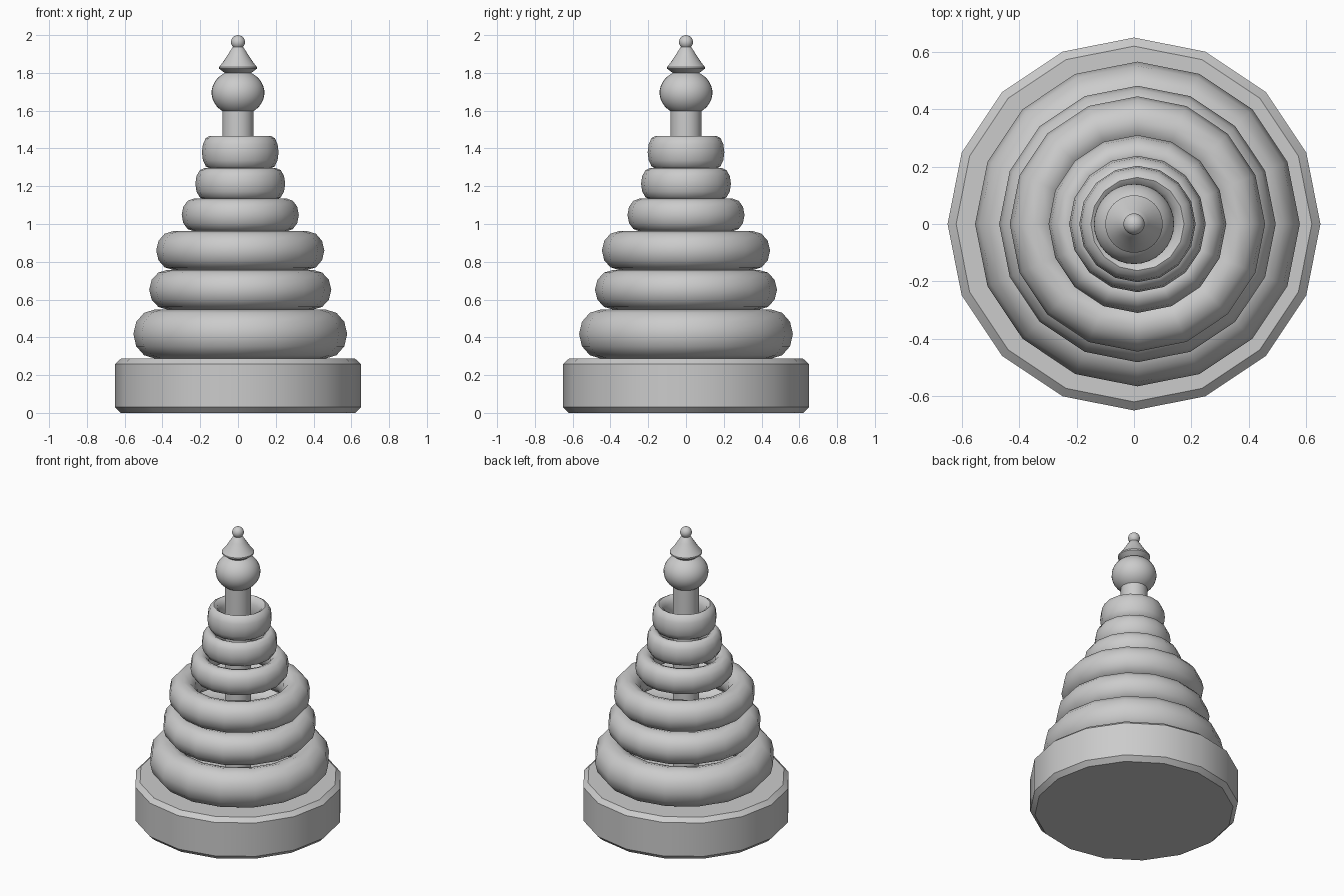
import bpy, math

if "Cube" in bpy.data.objects:
    bpy.data.objects.remove(bpy.data.objects["Cube"])


def smooth(obj, angle=30):
    bpy.ops.object.select_all(action='DESELECT')
    obj.select_set(True)
    bpy.context.view_layer.objects.active = obj
    bpy.ops.object.shade_smooth_by_angle(angle=math.radians(angle))


def lathe(name, profile, sides, angle=30):
    """Revolve (radius, z) points about z; zero radius makes a pole."""
    verts, rows, faces = [], [], []
    for r, z in profile:
        n = 1 if r == 0 else sides
        rows.append([len(verts) + i % n for i in range(sides)])
        verts += [(r * math.cos(math.tau * i / sides),
                   r * math.sin(math.tau * i / sides), z) for i in range(n)]
    for a, b in zip(rows, rows[1:]):
        for i in range(sides):
            j = (i + 1) % sides
            faces.append(list(dict.fromkeys((a[i], a[j], b[j], b[i]))))
    if profile[0][0]:
        faces.append(rows[0][::-1])
    if profile[-1][0]:
        faces.append(rows[-1])
    mesh = bpy.data.meshes.new(name)
    mesh.from_pydata(verts, [], faces)
    obj = bpy.data.objects.new(name, mesh)
    bpy.context.collection.objects.link(obj)
    smooth(obj, angle)
    return obj


def arc(radius, height, centre, start, end, steps):
    """Elliptical profile arc, angles in degrees from the equator."""
    pts = []
    for i in range(steps + 1):
        a = math.radians(start + (end - start) * i / steps)
        r = 0 if abs(math.cos(a)) < 1e-6 else radius * math.cos(a)
        pts.append((r, centre + height * math.sin(a)))
    return pts


# Chamfered base
lathe("base", [(0.62, 0), (0.65, 0.03), (0.65, 0.26), (0.62, 0.287)], 16)

# Central pole
lathe("pole", [(0.083, 0.27), (0.083, 1.62)], 16)

# Stacked rings: outer radius, bottom, top (slightly off the pole's axis)
rings = [(0.566, 0.288, 0.547), (0.482, 0.547, 0.757), (0.445, 0.757, 0.962),
         (0.310, 0.962, 1.134), (0.238, 1.130, 1.296), (0.203, 1.294, 1.466)]
for k, (outer, low, high) in enumerate(rings, 1):
    major = outer / 1.25
    minor = major * 0.25
    bpy.ops.mesh.primitive_torus_add(major_radius=major, minor_radius=minor,
                                     major_segments=16, minor_segments=12,
                                     location=(0.012, 0, (low + high) / 2))
    ring = bpy.context.object
    ring.name = f"ring_{k}"
    ring.scale.z = (high - low) / 2 / minor
    bpy.ops.object.transform_apply(location=False, rotation=False, scale=True)
    smooth(ring, 60)

# Turned finial: round knob, flared collar, concave spire and tip bead
finial = arc(0.14, 0.121, 1.695, -90, 60, 14)
finial += [(0.10, 1.822), (0.10, 1.831), (0.076, 1.862), (0.05, 1.902),
           (0.03, 1.934)]
finial += arc(0.037, 0.037, 1.963, -45, 90, 8)
lathe("finial", finial, 32, 35)
